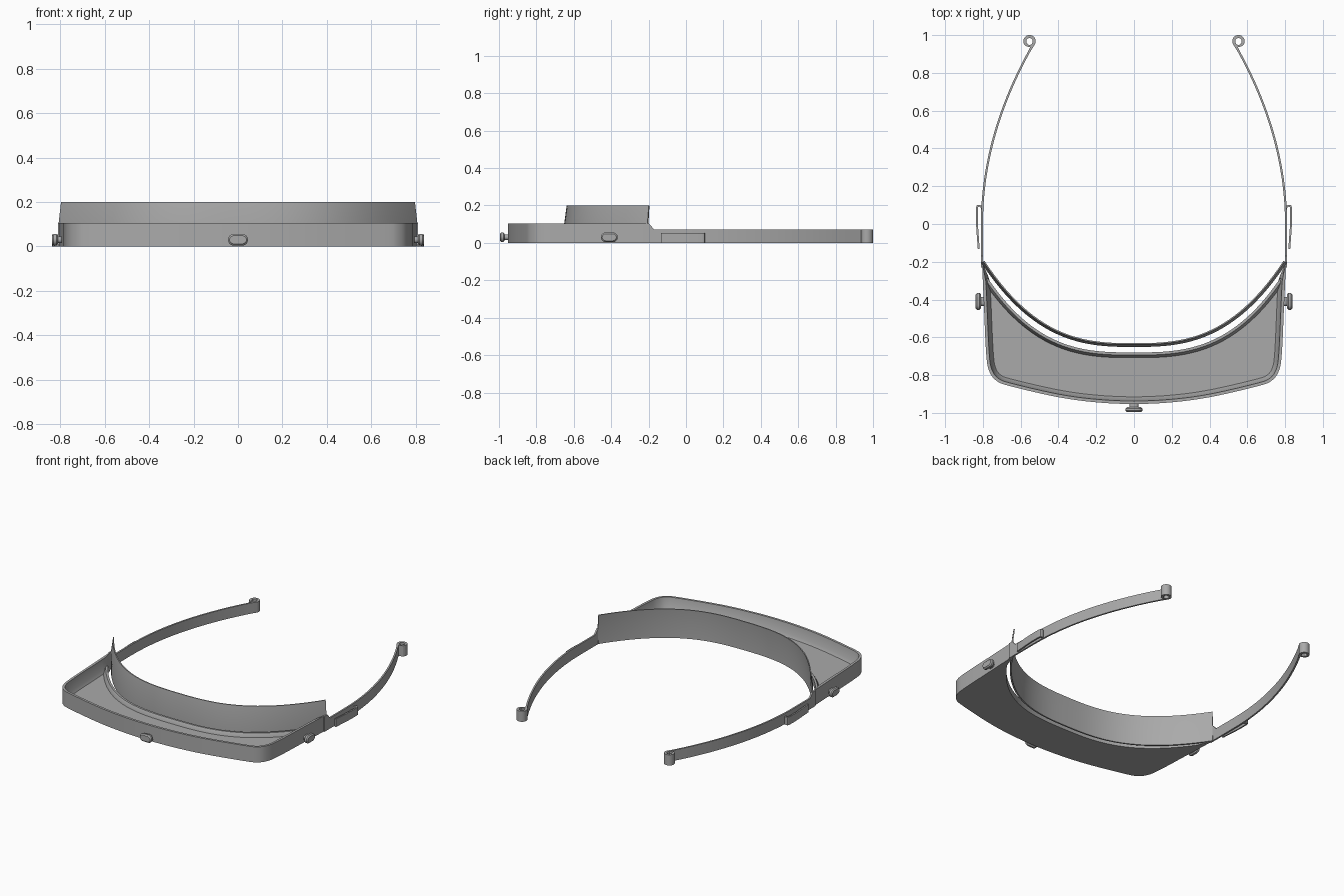
import bpy, bmesh, math
from mathutils import Vector

if "Cube" in bpy.data.objects:
    bpy.data.objects.remove(bpy.data.objects["Cube"])

grey = bpy.data.materials.new("plastic_grey")
grey.use_nodes = True
grey.diffuse_color = (0.4, 0.4, 0.4, 1)
grey.node_tree.nodes["Principled BSDF"].inputs["Base Color"].default_value = (0.4, 0.4, 0.4, 1)


def finish(name, bm, mirror=False):
    bmesh.ops.recalc_face_normals(bm, faces=bm.faces)
    me = bpy.data.meshes.new(name)
    bm.to_mesh(me)
    bm.free()
    me.materials.append(grey)
    ob = bpy.data.objects.new(name, me)
    bpy.context.collection.objects.link(ob)
    if mirror:
        ob.modifiers.new("Mirror", "MIRROR").use_mirror_merge = False
    bpy.ops.object.select_all(action="DESELECT")
    ob.select_set(True)
    bpy.context.view_layer.objects.active = ob
    bpy.ops.object.shade_smooth_by_angle(angle=math.radians(30))
    return ob


def sweep(name, path, section, mirror=False):
    """Sweep a closed (offset, z) section along a flat open path."""
    bm = bmesh.new()
    pts = [Vector(p) for p in path]
    rings = []
    for i, p in enumerate(pts):
        t = (pts[min(i + 1, len(pts) - 1)] - pts[max(i - 1, 0)]).normalized()
        n = Vector((-t.y, t.x))
        rings.append([bm.verts.new((*(p + n * o), z)) for o, z in section(p)])
    k = len(rings[0])
    for a, b in zip(rings, rings[1:]):
        for j in range(k):
            bm.faces.new((a[j], a[(j + 1) % k], b[(j + 1) % k], b[j]))
    bm.faces.new(rings[0])
    bm.faces.new(rings[-1])
    return finish(name, bm, mirror)


def smooth_path(ctrl, steps=6):
    """Catmull-Rom curve through the control points."""
    c = [Vector(p) for p in ctrl]
    c = [2 * c[0] - c[1]] + c + [2 * c[-1] - c[-2]]
    out = []
    for a, b, d, e in zip(c, c[1:], c[2:], c[3:]):
        for s in range(steps):
            t = s / steps
            out.append(0.5 * (2 * b + (d - a) * t + (2 * a - 5 * b + 4 * d - e) * t**2
                              + (3 * b - a - 3 * d + e) * t**3))
    return out + [c[-2]]


def bow(width, y_end, depth, power, limit, n=64):
    """Forehead-shaped arc from the left end to the right end."""
    xs = [limit * math.cos(math.pi * i / n) for i in range(n + 1)]
    return [(x, y_end - depth * (1 - abs(x / width) ** power)) for x in xs]


# Visor tray: outer wall, inner rim and floor
half = [(0.805, -0.2), (0.795, -0.42), (0.783, -0.68), (0.768, -0.775), (0.728, -0.83),
        (0.65, -0.86), (0.4, -0.917), (0.2, -0.944), (0, -0.953)]
outline = smooth_path(half + [(-x, y) for x, y in half[-2::-1]])


def wall_section(p):
    f = min(1, max(0.2, (-0.2 - p.y) / 0.1))
    return [(0, 0), (0, 0.105), (-0.016 * f, 0.105), (-0.026 * f, 0.04),
            (-0.038 * f, 0.02), (-0.038 * f, 0)]


sweep("visor_wall", outline, wall_section)

rim = bow(0.805, -0.24, 0.44, 2.9, 0.775)
sweep("visor_inner_rim", rim,
      lambda p: [(0, 0), (0, 0.045), (0.014, 0.045), (0.028, 0.02), (0.028, 0)])

bm = bmesh.new()
base = bm.faces.new([bm.verts.new((x, y, 0)) for x, y in list(outline) + rim[::-1]])
top = bmesh.ops.extrude_face_region(bm, geom=[base])
bmesh.ops.translate(bm, vec=(0, 0, 0.02),
                    verts=[v for v in top["geom"] if isinstance(v, bmesh.types.BMVert)])
finish("visor_floor", bm)

# Forehead band, leaning inward above the wall
sweep("forehead_band", bow(0.805, -0.2, 0.445, 2.75, 0.803),
      lambda p: [(0.006, 0), (0.006, 0.105), (-0.007, 0.2), (-0.014, 0.2),
                 (-0.004, 0.105), (-0.004, 0)])

# Side arms ending in curled loops
arm = [(0.805, -0.23), (0.805, -0.2), (0.805, -0.17), (0.805, -0.08)]
arm += [(0.805 - 0.3 * y * y, y) for y in [0.955 * i / 24 for i in range(25)]]
end = Vector(arm[-1])
heading = math.atan2(1, -0.6 * end.y)
radius = 0.025
centre = end + radius * Vector((math.sin(heading), -math.cos(heading)))
for i in range(1, 31):
    a = heading + math.pi / 2 - math.radians(11.5) * i
    arm.append(centre + radius * Vector((math.cos(a), math.sin(a))))


def arm_section(p):
    h = 0.105 if p.y < -0.19 else 0.072
    w = 0.008 if p.y > 0.95 else 0.0055
    return [(-w, 0), (-w, h), (w, h), (w, 0)]


sweep("side_arm", arm, arm_section, mirror=True)

# Strap clips hooked onto the arms
clip = smooth_path([(0.803, 0.075), (0.81, 0.092), (0.822, 0.096), (0.831, 0.085),
                    (0.831, 0.0), (0.822, -0.132)], 5)
sweep("strap_clip", clip,
      lambda p: [(-0.005, 0), (-0.005, 0.053), (0.005, 0.053), (0.005, 0)], mirror=True)


# Mounting studs: rounded head on a short stem
def pill(bm, half_len, r, near, far, place, bevel=0):
    loop = []
    for i in range(24):
        a = 2 * math.pi * (i + 0.5) / 24
        u = math.cos(a) * r + math.copysign(half_len - r, math.cos(a))
        loop.append((u, math.sin(a) * r + 0.03))
    def shrink(u, w, s):
        return (u * (1 - s / half_len), 0.03 + (w - 0.03) * (1 - s / r))
    levels = [(near, bevel), (near + bevel, 0), (far - bevel, 0), (far, bevel)]
    if not bevel:
        levels = [(near, 0), (far, 0)]
    rings = [[bm.verts.new(place(d, *shrink(u, w, s))) for u, w in loop] for d, s in levels]
    for a, b in zip(rings, rings[1:]):
        for j in range(24):
            bm.faces.new((a[j], a[(j + 1) % 24], b[(j + 1) % 24], b[j]))
    bm.faces.new(rings[0])
    bm.faces.new(rings[-1])


def stud(name, wall, near, far, place, mirror=False):
    bm = bmesh.new()
    pill(bm, 0.024, 0.015, wall, near + 0.005, place)
    pill(bm, 0.045, 0.026, near, far, place, 0.007)
    finish(name, bm, mirror)


stud("front_stud", 0.94, 0.97, 0.995, lambda d, u, w: (u, -d, w))
stud("side_stud", 0.78, 0.811, 0.838, lambda d, u, w: (d, u - 0.41, w), mirror=True)
